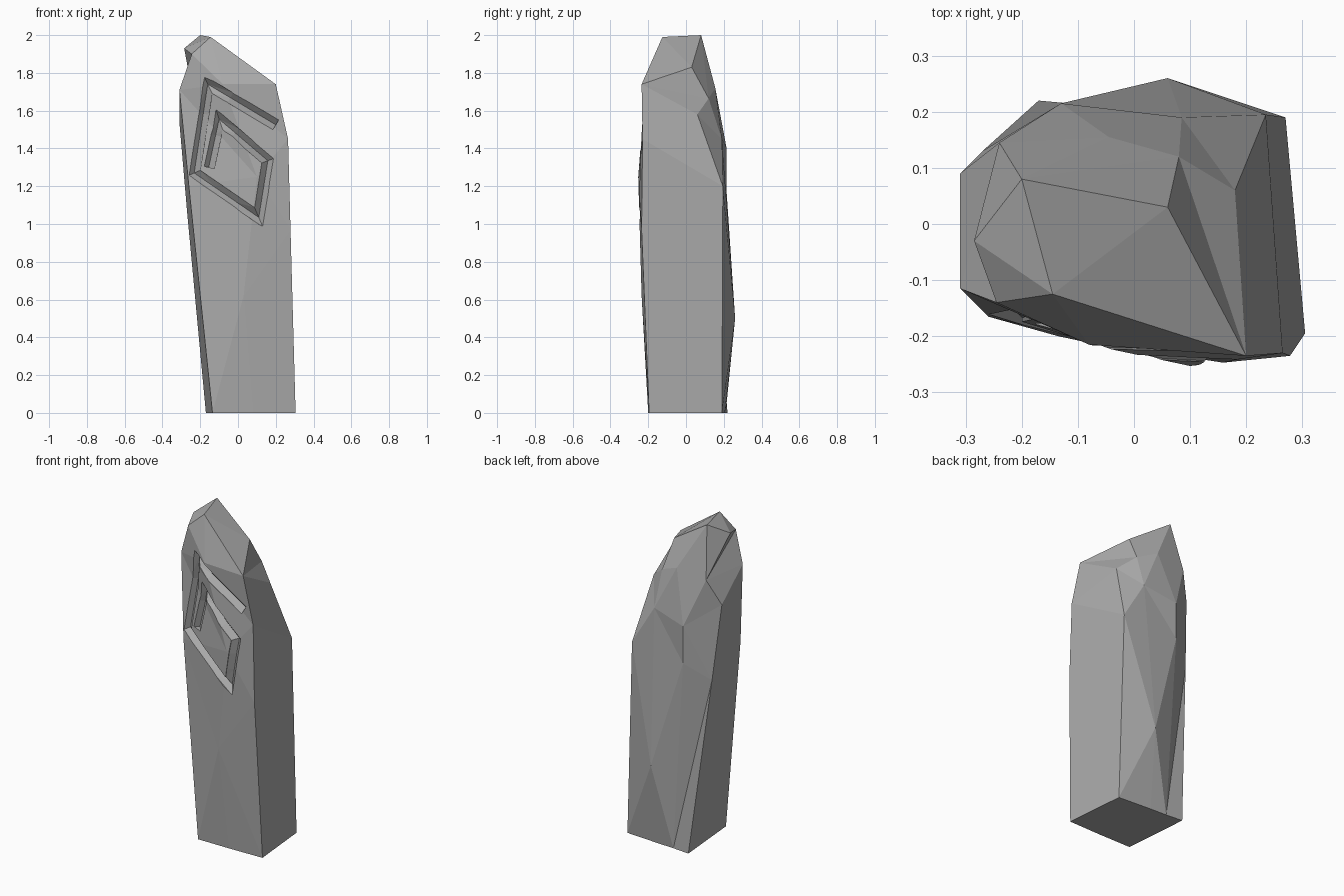
import bpy
import bmesh
from mathutils import Vector
from mathutils.bvhtree import BVHTree

default_cube = bpy.data.objects.get("Cube")
if default_cube:
    bpy.data.objects.remove(default_cube, do_unlink=True)


def make_material(name, colour):
    material = bpy.data.materials.new(name)
    material.use_nodes = True
    material.diffuse_color = colour
    material.node_tree.nodes["Principled BSDF"].inputs["Base Color"].default_value = colour
    return material


def make_object(name, bm):
    mesh = bpy.data.meshes.new(name)
    bmesh.ops.recalc_face_normals(bm, faces=bm.faces[:])
    bm.to_mesh(mesh)
    obj = bpy.data.objects.new(name, mesh)
    bpy.context.collection.objects.link(obj)
    return obj


# Edges of the stone from base to shoulder, going round anticlockwise
columns = {
    "front_left": [(-.135, -.2, 0), (-.26, -.165, 1.2), (-.31, -.115, 1.71), (-.245, -.14, 1.9)],
    "front_middle": [(.08, -.2, 0), (.03, -.235, .62), (.1, -.253, 1.25), (-.08, -.215, 1.74)],
    "front_right": [(.305, -.195, 0), (.278, -.235, .97), (.265, -.23, 1.45), (.2, -.235, 1.74)],
    "back_right": [(.27, .19, 0), (.235, .195, 1.2), (.18, .06, 1.58), (.06, .03, 1.83)],
    "back_middle": [(.05, .205, 0), (.06, .26, .5), (.085, .19, 1.45), (.08, .12, 1.665)],
    "back_inner": [(-.06, .21, 0), (-.13, .215, 1.17), (-.13, .215, 1.4), (-.045, .155, 1.72)],
    "back_left": [(-.17, .22, 0), (-.27, .13, 1.07), (-.31, .09, 1.535), (-.24, .145, 1.69)],
}

# Stone body
bm = bmesh.new()
grid = {name: [bm.verts.new(p) for p in points] for name, points in columns.items()}
names = list(grid)
for here, there in zip(names, names[1:] + names[:1]):
    a, b = grid[here], grid[there]
    for row in range(3):
        chipped = row == 2 and here in ("front_right", "back_right")
        if not chipped:
            bm.faces.new((a[row], b[row], b[row + 1], a[row + 1]))
bm.faces.new([grid[name][0] for name in reversed(names)])

# Chipped corner at the upper back
edge, shoulder = grid["front_right"][2:]
notch, hollow = grid["back_right"][2:]
ridge, ledge = grid["back_middle"][2:]
for face in ((edge, notch, shoulder), (shoulder, notch, ledge),
             (shoulder, ledge, hollow), (notch, ridge, ledge)):
    bm.faces.new(face)

# Slanted crown
peak, brow, tip = [bm.verts.new(p) for p in ((-.2, .08, 2), (-.145, -.125, 1.99), (-.285, -.03, 1.93))]
left, middle, right, hollow, ledge, inner, rear = [grid[name][-1] for name in names]
for face in ((left, middle, brow), (middle, right, brow), (brow, right, hollow, peak),
             (hollow, ledge, peak), (ledge, inner, peak), (inner, rear, peak),
             (rear, tip, peak), (rear, left, tip), (left, brow, peak, tip)):
    bm.faces.new(face)
bmesh.ops.triangulate(bm, faces=bm.faces[:])
bmesh.ops.recalc_face_normals(bm, faces=bm.faces[:])
surface = BVHTree.FromBMesh(bm)
stone = make_object("standing_stone", bm)
bm.free()
stone.data.materials.append(make_material("stone grey", (.4, .4, .4, 1)))

# Angular spiral path of the carving, as x and z
corners = [Vector(p) for p in ((-.155, 1.3), (-.1, 1.555), (.158, 1.335), (.11, 1.035),
                               (-.232, 1.27), (-.16, 1.74), (.2, 1.525))]
directions = [(b - a).normalized() for a, b in zip(corners, corners[1:])]
half_width, depth, steps = .03, .032, 3
stations = []
for i, corner in enumerate(corners):
    before = directions[max(i - 1, 0)]
    after = directions[min(i, len(directions) - 1)]
    side = Vector((-before.y - after.y, before.x + after.x)).normalized()
    side /= side.dot(Vector((-after.y, after.x)))
    stations.append((corner, side))
    if i < len(directions):
        straight = Vector((-after.y, after.x))
        for k in range(1, steps):
            stations.append((corner.lerp(corners[i + 1], k / steps), straight))

# V-shaped groove cutter that follows the front surface
bm = bmesh.new()
rings = []
for point, side in stations:
    hit = surface.ray_cast(Vector((point.x, -1, point.y)), Vector((0, 1, 0)))[0]
    level = hit.y if hit else -.2
    ring = []
    for across, inward in ((0, depth), (1, 0), (1.05, -.06), (-1.05, -.06), (-1, 0)):
        spot = point + side * half_width * across
        ring.append(bm.verts.new((spot.x, level + inward, spot.y)))
    rings.append(ring)
for a, b in zip(rings, rings[1:]):
    for k in range(5):
        n = (k + 1) % 5
        bm.faces.new((a[k], a[n], b[n], b[k]))
bm.faces.new(rings[0])
bm.faces.new(rings[-1])
bmesh.ops.triangulate(bm, faces=bm.faces[:])
cutter = make_object("groove_cutter", bm)
bm.free()
cutter.hide_render = True

# Carve the groove
carve = stone.modifiers.new("carve", "BOOLEAN")
carve.operation = "DIFFERENCE"
carve.solver = "EXACT"
carve.use_self = True
carve.object = cutter
bpy.context.view_layer.objects.active = stone
stone.select_set(True)
bpy.ops.object.modifier_apply(modifier=carve.name)
bpy.data.objects.remove(cutter, do_unlink=True)
